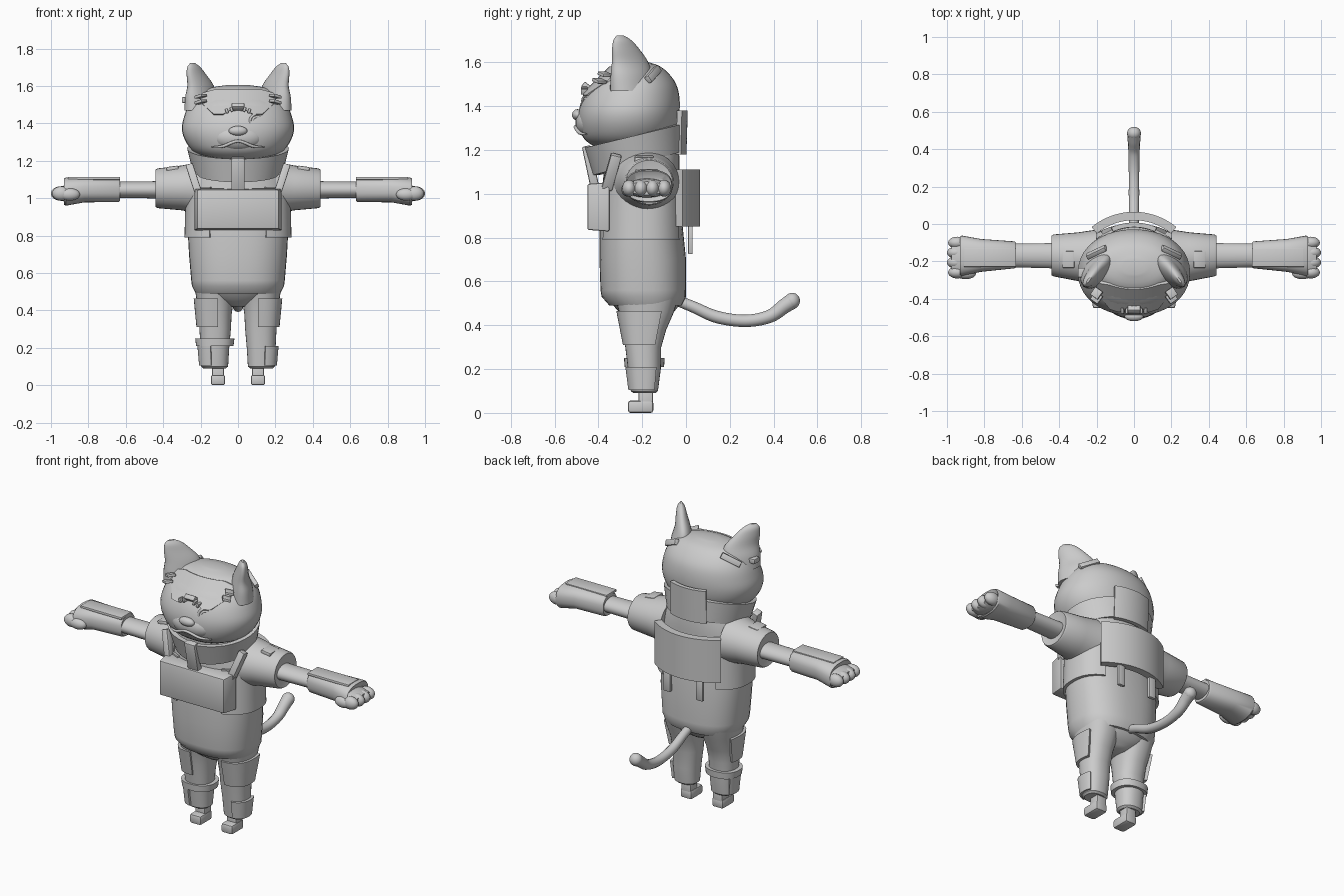
import bpy, bmesh, math
from mathutils import Vector, Matrix, Euler

if "Cube" in bpy.data.objects:
    bpy.data.objects.remove(bpy.data.objects["Cube"])

grey = bpy.data.materials.new("plain_grey")
grey.diffuse_color = (0.6, 0.6, 0.6, 1)
grey.use_nodes = True
grey.node_tree.nodes["Principled BSDF"].inputs["Base Color"].default_value = grey.diffuse_color


def finish(name, bm, angle=35):
    bmesh.ops.recalc_face_normals(bm, faces=bm.faces)
    me = bpy.data.meshes.new(name)
    bm.to_mesh(me)
    bm.free()
    ob = bpy.data.objects.new(name, me)
    bpy.context.collection.objects.link(ob)
    me.materials.append(grey)
    bpy.ops.object.select_all(action='DESELECT')
    ob.select_set(True)
    bpy.context.view_layer.objects.active = ob
    bpy.ops.object.shade_smooth_by_angle(angle=math.radians(angle))
    return ob


def spow(v, e):
    return math.copysign(abs(v) ** (2 / e), v)


def smooth_rings(rings, sub):
    """Catmull-Rom interpolation between rings."""
    out = []
    for i in range(len(rings) - 1):
        p = [Vector(rings[max(0, min(len(rings) - 1, i + k))]) for k in (-1, 0, 1, 2)]
        for j in range(sub):
            t = j / sub
            out.append(0.5 * (2 * p[1] + (p[2] - p[0]) * t + (2 * p[0] - 5 * p[1] + 4 * p[2] - p[3]) * t * t
                              + (3 * p[1] - p[0] - 3 * p[2] + p[3]) * t ** 3))
    return out + [Vector(rings[-1])]


def loft(name, rings, axis='z', n=32, e=2.0, sub=1, side=1, yaw=0):
    """Rings are (position, centre u, centre v, radius u, radius v)."""
    bm = bmesh.new()
    loops = []
    for t, cu, cv, ru, rv in smooth_rings(rings, sub):
        loop = []
        for k in range(n):
            a = 2 * math.pi * k / n
            du, dv = ru * spow(math.cos(a), e), rv * spow(math.sin(a), e)
            u = cu + du * math.cos(yaw) - dv * math.sin(yaw)
            v = cv + du * math.sin(yaw) + dv * math.cos(yaw)
            co = (u, v, t) if axis == 'z' else (t, u, v)
            loop.append(bm.verts.new((side * co[0], co[1], co[2])))
        loops.append(loop)
    for a, b in zip(loops, loops[1:]):
        for k in range(n):
            bm.faces.new((a[k], a[(k + 1) % n], b[(k + 1) % n], b[k]))
    bm.faces.new(loops[0])
    bm.faces.new(loops[-1])
    return finish(name, bm)


def shell(name, low, high, a0, a1, thick, n=24, side=1, e=2.0):
    """Curved plate between two arcs (cx, cy, rx, ry, z, tilt)."""
    bm = bmesh.new()
    closed = a1 - a0 >= 360
    secs = []
    for k in range(n if closed else n + 1):
        a = math.radians(a0 + (a1 - a0) * k / n)
        c, s = spow(math.cos(a), e), spow(math.sin(a), e)
        sec = []
        for (cx, cy, rx, ry, z, tilt), off in ((low, 0), (low, thick), (high, thick), (high, 0)):
            sec.append(bm.verts.new((side * (cx + (rx - off) * c), cy + (ry - off) * s, z + tilt * s)))
        secs.append(sec)
    for a, b in zip(secs, secs[1:] + secs[:1] if closed else secs[1:]):
        for i in range(4):
            bm.faces.new((a[i], a[(i + 1) % 4], b[(i + 1) % 4], b[i]))
    if not closed:
        bm.faces.new(secs[0])
        bm.faces.new(secs[-1])
    return finish(name, bm)


def box(name, centre, size, bevel=0.008, rot=(0, 0, 0), front=1.0):
    bm = bmesh.new()
    bmesh.ops.create_cube(bm, size=1)
    for v in bm.verts:
        k = front if v.co.y < 0 else 1
        v.co = Vector((v.co.x * size[0] * k, v.co.y * size[1], v.co.z * size[2] * k))
    bmesh.ops.bevel(bm, geom=bm.edges[:], offset=bevel, segments=2, affect='EDGES', profile=0.5)
    bm.transform(Matrix.Translation(centre) @ Euler([math.radians(r) for r in rot]).to_matrix().to_4x4())
    return finish(name, bm)


def ball(name, centre, radii):
    bm = bmesh.new()
    bmesh.ops.create_uvsphere(bm, u_segments=24, v_segments=14, radius=1)
    bm.transform(Matrix.Translation(centre) @ Matrix.Diagonal((*radii, 1)))
    return finish(name, bm)


def tube(name, pts, radii, cyclic=False):
    """Round tube along a smooth path, turned into a mesh."""
    cu = bpy.data.curves.new(name, 'CURVE')
    cu.dimensions, cu.bevel_depth, cu.bevel_resolution, cu.use_fill_caps = '3D', 1, 4, True
    sp = cu.splines.new('POLY')
    path = pts if cyclic else [v[:] for v in smooth_rings(pts, 8)]
    rad = radii if cyclic else [v[0] for v in smooth_rings([(r, 0, 0) for r in radii], 8)]
    sp.points.add(len(path) - 1)
    for p, co, r in zip(sp.points, path, rad):
        p.co, p.radius = (*co, 1), r
    sp.use_cyclic_u = cyclic
    tmp = bpy.data.objects.new(name + "_path", cu)
    bpy.context.collection.objects.link(tmp)
    bm = bmesh.new()
    bm.from_mesh(tmp.evaluated_get(bpy.context.evaluated_depsgraph_get()).to_mesh())
    bpy.data.objects.remove(tmp)
    return finish(name, bm)


# head, muzzle, nose and mouth
loft("head", [(z, 0, (f + b) / 2, rx, (b - f) / 2) for z, rx, f, b in (
    (1.19, .12, -.37, -.14), (1.24, .225, -.455, -.08), (1.30, .278, -.485, -.045), (1.37, .30, -.49, -.03),
    (1.44, .287, -.47, -.03), (1.50, .262, -.43, -.045), (1.55, .222, -.375, -.08),
    (1.585, .17, -.33, -.125), (1.605, .06, -.27, -.19))], n=40, e=2.1, sub=4)
ball("muzzle", (0, -.43, 1.325), (.14, .075, .075))
ball("nose", (0, -.495, 1.36), (.05, .025, .026))
tube("mouth", [(-.14, -.455, 1.272), (-.08, -.485, 1.278), (0, -.505, 1.305), (.08, -.485, 1.278),
               (.14, -.455, 1.272)], [.004, .008, .008, .008, .004])

# visor following the slope of the face
outline = [(0, 1.578), (.12, 1.578), (.19, 1.56), (.2, 1.52), (.165, 1.465), (.11, 1.45), (.06, 1.462), (0, 1.495)]
bm = bmesh.new()
layers = []
for lift in (0, .035):
    cols = []
    for i in range(-20, 21):
        x = .01 * i
        ax = abs(x)
        top = 1.58 - .5 * max(0, ax - .13) ** 1.2
        low = 1.45 + .045 * max(0, 1 - ax / .08) + .9 * max(0, ax - .13)
        cols.append([bm.verts.new((x, -.345 - (1.585 - z) * 1.0 + 1.4 * x * x + lift, z - lift * .4))
                     for z in (top, (top + low) / 2, low)])
    layers.append(cols)
f, b = layers
for i in range(40):
    for j in range(2):
        for c in (f, b):
            bm.faces.new((c[i][j], c[i + 1][j], c[i + 1][j + 1], c[i][j + 1]))
    for j in (0, 2):
        bm.faces.new((f[i][j], f[i + 1][j], b[i + 1][j], b[i][j]))
for i in (0, 40):
    for j in range(2):
        bm.faces.new((f[i][j], f[i][j + 1], b[i][j + 1], b[i][j]))
finish("visor", bm)
box("visor_bridge", (0, -.455, 1.488), (.07, .04, .03), .006, (-40, 0, 0))
for s in (-1, 1):
    for k in range(2):
        box("visor_clasp", (s * .2, -.37 - .025 * k, 1.545 - .03 * k), (.05, .05, .016), .004, (0, s * 15, s * 35))
        box("bridge_vent", (s * (.035 + .025 * k), -.465, 1.475 - .008 * k), (.014, .03, .026), .003, (0, s * 20, 0))
    box("strap_plate", (s * .2, -.15, 1.545), (.12, .025, .035), .004, (25, s * 25, s * -25))

# cheek ring and ear clip
for r in (.036, .022):
    tube("cheek_ring", [(.1 + r * math.cos(a), -.455 + r * .5 * math.cos(a), 1.412 + r * math.sin(a))
                        for a in [math.pi * k / 12 for k in range(24)]], [.007] * 24, True)
box("ear_clip", (-.275, -.26, 1.525), (.05, .05, .03), .005)

# collar and neck
shell("collar", (0, -.215, .24, .21, 1.14, .055), (0, -.235, .272, .228, 1.265, .055), 0, 360, .03, 40)
shell("collar_back_plate", (0, -.22, .26, .222, 1.18, 0), (0, -.22, .26, .228, 1.38, 0), 62, 118, .025)
box("collar_front_strip", (0, -.435, 1.12), (.072, .04, .2), .008, (12, 0, 0))

# torso and pelvis
loft("torso", [(z, 0, (f + b) / 2, rx, (b - f) / 2) for z, rx, f, b in (
    (.49, .225, -.35, -.02), (.53, .246, -.385, 0), (.56, .25, -.39, 0), (.7, .262, -.395, 0), (.85, .27, -.395, -.015),
    (1.0, .268, -.385, -.03), (1.1, .258, -.375, -.03), (1.17, .23, -.37, -.03), (1.24, .2, -.38, -.04))],
     n=40, e=2.4)
loft("pelvis", [(.42, 0, -.18, .05, .07), (.46, 0, -.18, .17, .125), (.52, 0, -.185, .235, .17)], e=2.2, sub=3)

# chest and back armour
box("chest_plate", (0, -.4, .94), (.47, .1, .225), .008, front=.93)
shell("back_plate", (0, -.3, .36, .365, .85, 0), (0, -.3, .36, .365, 1.11, 0), 51, 129, .045)
for s in (-1, 1):
    box("back_strap", (s * .11, .02, .79), (.045, .02, .13), .004)
    shell("vest_side", (0, -.2, .286, .2, .79, 0), (0, -.2, .28, .19, 1.06, 0), -62, 55, .03, side=s, e=2.4)
    box("shoulder_strap", (s * .235, -.34, 1.1), (.04, .05, .17), .006, (-15, s * 18, 0))

    # ears turned so the front edge points outward
    loft("ear", [(1.47, .2, -.25, .07, .11), (1.54, .2, -.25, .06, .11), (1.6, .2, -.255, .045, .1),
                 (1.66, .222, -.275, .032, .075), (1.7, .236, -.29, .022, .05), (1.722, .242, -.3, .006, .02)],
         n=24, sub=4, side=s, yaw=math.radians(38))

    # sleeve, arm, gauntlet and hand
    loft("sleeve", [(.2, -.185, 1.055, .155, .14), (.3, -.175, 1.055, .13, .12), (.43, -.168, 1.053, .112, .106),
                    (.44, -.168, 1.053, .106, .1), (.43, -.168, 1.05, .075, .06)], 'x', side=s)
    box("shoulder_badge", (s * .35, -.19, 1.158), (.065, .09, .025), .006, (0, s * 8, 0))
    loft("arm", [(.4, -.17, 1.045, .068, .046), (.66, -.168, 1.045, .063, .044)], 'x', side=s)
    loft("gauntlet", [(.63, -.165, 1.045, .066, .06), (.64, -.165, 1.045, .072, .066), (.82, -.168, 1.045, .088, .067),
                      (.92, -.17, 1.035, .108, .075), (.93, -.17, 1.035, .104, .07), (.91, -.17, 1.03, .085, .045)],
         'x', e=2.5, side=s)
    box("gauntlet_plate", (s * .77, -.18, 1.106), (.28, .1, .016), .005)
    loft("palm", [(.84, -.17, 1.03, .085, .045), (.93, -.18, 1.025, .1, .042), (.975, -.18, 1.025, .085, .03)],
         'x', sub=3, side=s)
    for k in range(4):
        ball("finger", (s * (.945 + (.006 if k in (1, 2) else 0)), -.1 - .053 * k, 1.025), (.049, .032, .038))
    ball("thumb", (s * .9, -.265, 1.02), (.055, .03, .033))

    # legs, feet and leg plates
    loft("leg", [(.54, .12, -.18, .115, .15), (.46, .122, -.18, .1, .125), (.38, .122, -.19, .088, .1),
                 (.3, .122, -.195, .084, .082), (.2, .124, -.19, .077, .075), (.1, .125, -.19, .072, .062),
                 (.09, .125, -.19, .06, .05)], side=s, e=2.3)
    box("ankle", (s * .107, -.183, .06), (.066, .066, .11), .008)
    box("foot", (s * .107, -.207, .028), (.076, .116, .056), .012)
    shell("thigh_plate", (.122, -.19, .1, .098, .31, 0), (.122, -.18, .115, .138, .465, 0), -95, 25, .02,
          side=s, e=2.5)
    shell("shin_plate", (.125, -.19, .083, .074, .105, 0), (.125, -.19, .092, .088, .21, 0), -80, 35, .02,
          side=s, e=2.4)
shell("knee_band", (.124, -.19, .1, .09, .21, 0), (.124, -.19, .105, .093, .25, 0), 0, 360, .03, 32, -1, 2.3)

# tail
tube("tail", [(0, -.06, .52), (0, .03, .485), (0, .14, .438), (0, .27, .42), (0, .38, .44), (0, .45, .488),
              (0, .487, .512)], [.024, .026, .028, .028, .03, .034, .037])
ball("tail_tip", (0, .485, .511), (.037, .035, .037))
